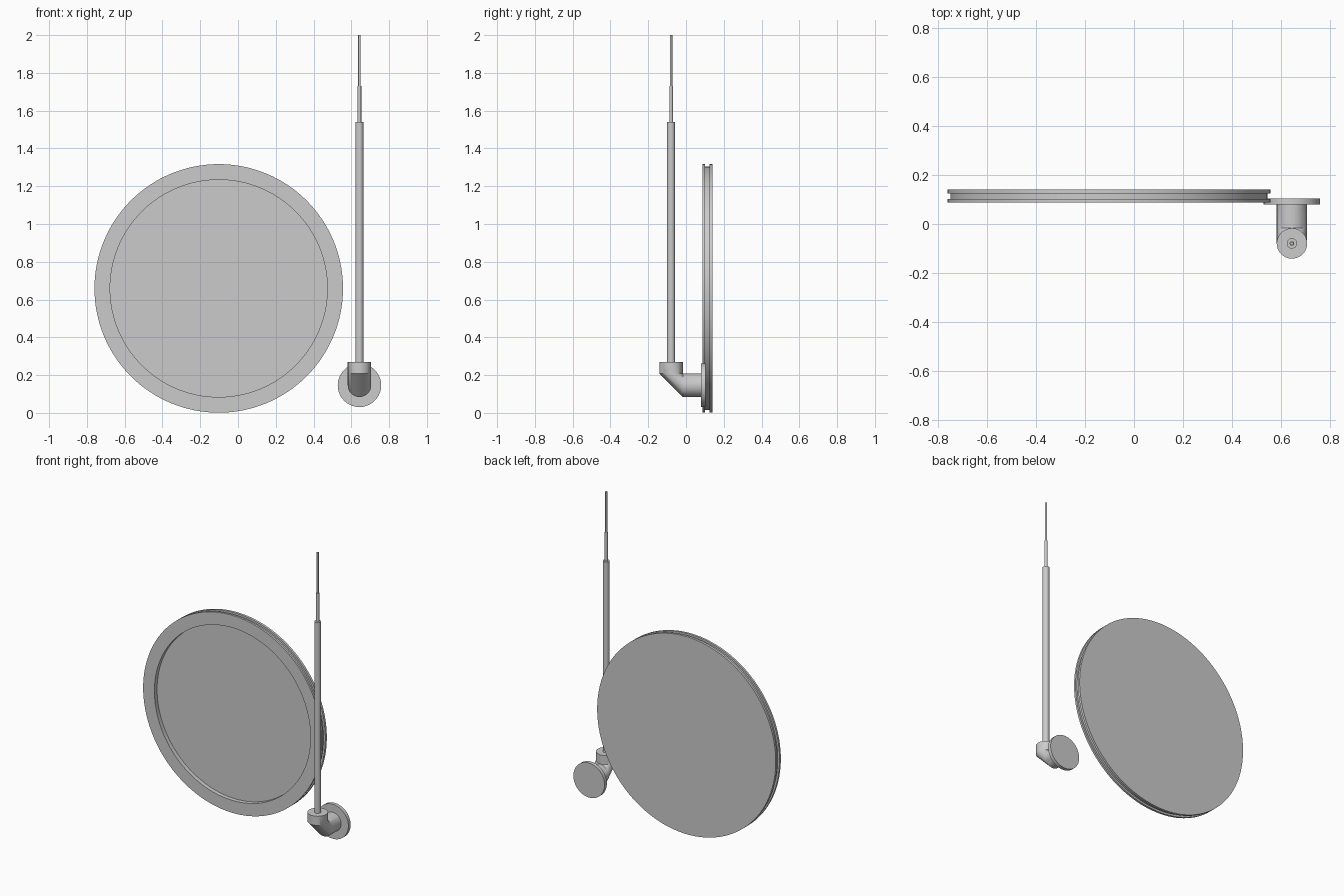
import bpy, bmesh, math
from mathutils import Vector

if "Cube" in bpy.data.objects:
    bpy.data.objects.remove(bpy.data.objects["Cube"])

PX, PY, PZ = 0.643, -0.079, 0.146   # pipe x, riser y, outlet height
R = 0.062                           # pipe radius


def skin(name, rings):
    """Join a list of equal-sized rings of points and cap both ends."""
    bm = bmesh.new()
    loops = [[bm.verts.new(p) for p in ring] for ring in rings]
    n = len(loops[0])
    for a, b in zip(loops, loops[1:]):
        for i in range(n):
            j = (i + 1) % n
            bm.faces.new((a[i], a[j], b[j], b[i]))
    bm.faces.new(loops[0])
    bm.faces.new(loops[-1])
    bmesh.ops.recalc_face_normals(bm, faces=bm.faces)
    mesh = bpy.data.meshes.new(name)
    bm.to_mesh(mesh)
    bm.free()
    obj = bpy.data.objects.new(name, mesh)
    bpy.context.collection.objects.link(obj)
    bpy.ops.object.select_all(action='DESELECT')
    bpy.context.view_layer.objects.active = obj
    obj.select_set(True)
    bpy.ops.object.shade_smooth_by_angle(angle=math.radians(30))
    return obj


def ring(center, r, axis, n=48):
    """Circle around the y or z axis."""
    pts = []
    for i in range(n):
        t = 2 * math.pi * i / n
        c, s = r * math.cos(t), r * math.sin(t)
        pts.append(Vector(center) + Vector((c, 0, s) if axis == 'y' else (c, s, 0)))
    return pts


# large grooved disc: recessed front panel, rim, groove, flat back
profile = [(0.575, 0.115), (0.575, 0.087), (0.658, 0.087), (0.658, 0.101),
           (0.645, 0.101), (0.645, 0.125), (0.658, 0.125), (0.658, 0.141)]
skin("grooved_disc", [ring((-0.102, y, 0.659), r, 'y', 128) for r, y in profile])

# mitred elbow: riser collar, slanted section, outlet
skin("elbow_pipe", [ring((PX, PY, 0.27), R, 'z'),
                    ring((PX, PY, 0.209), R, 'z'),
                    ring((PX, PY + R + 0.001, PZ), R, 'y'),
                    ring((PX, 0.079, PZ), R, 'y')])

# round mounting flange
skin("mounting_flange", [ring((PX, y, PZ), 0.115, 'y', 64) for y in (0.079, 0.103)])

# stepped rod, thinner toward the tip
for name, r, z0, z1 in (("main_rod", 0.021, 0.27, 1.54),
                        ("middle_rod", 0.0095, 1.54, 1.73),
                        ("tip_rod", 0.0065, 1.73, 2.0)):
    skin(name, [ring((PX, PY, z), r, 'z', 32) for z in (z0, z1)])
